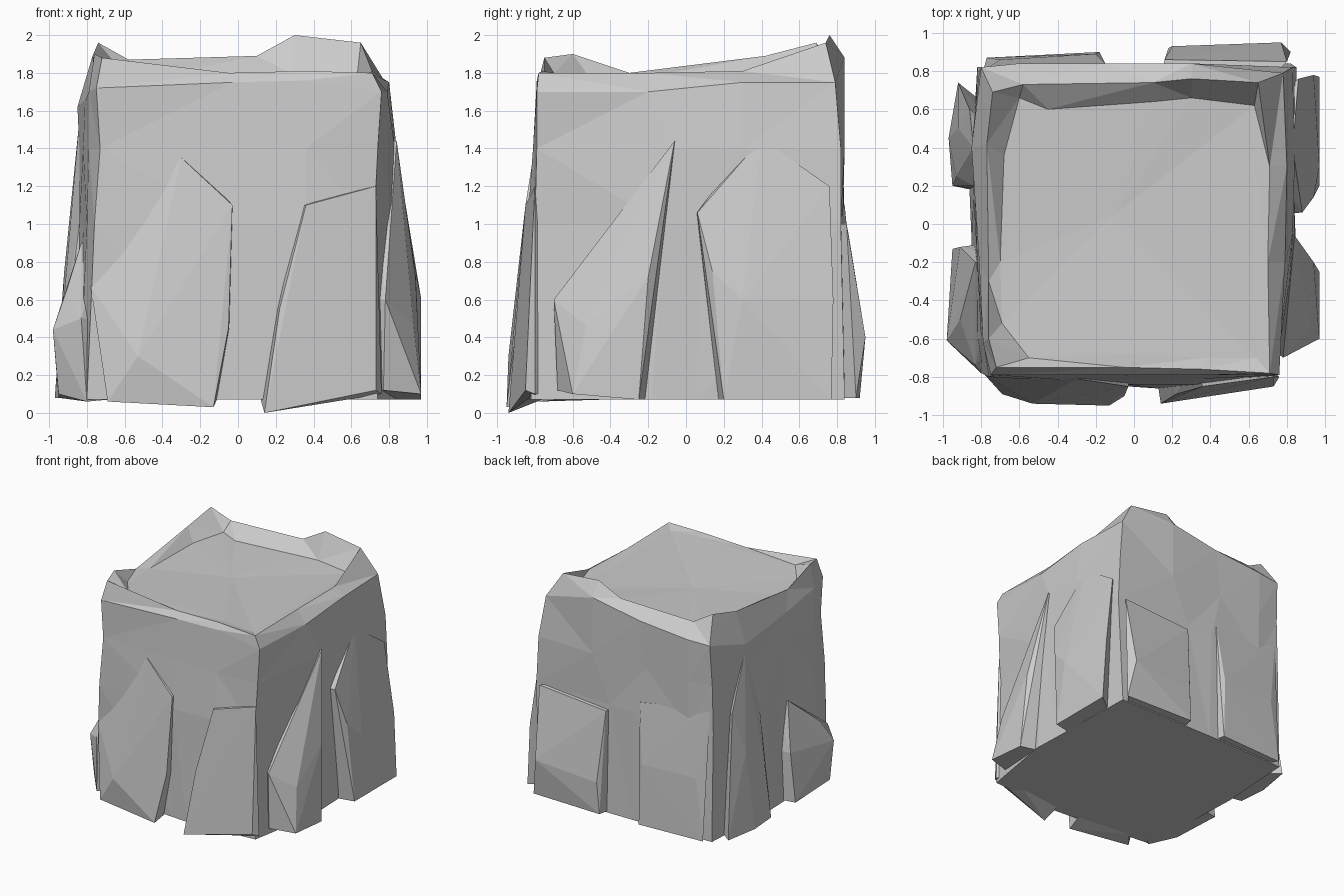
import bpy, bmesh
from mathutils import Vector


def finish(name, bm):
    bmesh.ops.triangulate(bm, faces=bm.faces[:])
    bmesh.ops.recalc_face_normals(bm, faces=bm.faces[:])
    me = bpy.data.meshes.new(name)
    bm.to_mesh(me)
    bm.free()
    ob = bpy.data.objects.new(name, me)
    bpy.context.collection.objects.link(ob)
    return ob


def level(z, pts):
    return [(x, y, z) for x, y in pts]


def loft(name, rings, centre):
    """Stack of equal-length rings, flat base, top closed to a centre point."""
    bm = bmesh.new()
    vs = [[bm.verts.new(p) for p in r] for r in rings]
    n = len(vs[0])
    for a, b in zip(vs, vs[1:]):
        for i in range(n):
            j = (i + 1) % n
            bm.faces.new((a[i], a[j], b[j], b[i]))
    bm.faces.new(vs[0][::-1])
    c = bm.verts.new(centre)
    for i in range(n):
        bm.faces.new((vs[-1][i], vs[-1][(i + 1) % n], c))
    return finish(name, bm)


def root(name, pts):
    """Faceted flare: hull of its outer points and copies sunk into the trunk."""
    bm = bmesh.new()
    for p in pts:
        v = Vector(p)
        bm.verts.new(v)
        bm.verts.new((v.x * .86, v.y * .86, max(v.z, .07)))
    res = bmesh.ops.convex_hull(bm, input=bm.verts[:])
    junk = {g for g in res["geom_interior"] if isinstance(g, bmesh.types.BMVert)}
    bmesh.ops.delete(bm, geom=list(junk), context='VERTS')
    return finish(name, bm)


# Trunk: rings run front-left, front, right, back, left
base = level(.07, [(-.8, -.78), (-.03, -.85), (.12, -.86), (.74, -.82), (.85, -.18),
                   (.84, .07), (.82, .84), (.14, .84), (-.08, .84), (-.6, .83),
                   (-.82, .82), (-.86, .16), (-.85, -.08), (-.84, -.6)])
waist = level(1.0, [(-.76, -.8), (-.03, -.84), (.36, -.84), (.72, -.8), (.84, -.12),
                    (.84, .08), (.85, .82), (.14, .83), (-.1, .84), (-.6, .82),
                    (-.82, .8), (-.84, .15), (-.82, -.1), (-.8, -.6)])
chest = level(1.4, [(-.73, -.79), (-.03, -.81), (.36, -.81), (.74, -.79), (.83, -.06),
                    (.84, .3), (.83, .82), (.3, .84), (-.2, .83), (-.6, .83),
                    (-.81, .8), (-.84, .35), (-.82, -.2), (-.79, -.6)])
shoulder = [(-.75, -.79, 1.72), (-.03, -.79, 1.75), (.36, -.79, 1.76), (.76, -.79, 1.7),
            (.79, -.2, 1.7), (.8, .3, 1.75), (.78, .79, 1.75), (.3, .84, 1.88),
            (-.15, .84, 1.8), (-.6, .84, 1.76), (-.8, .82, 1.75), (-.85, .4, 1.62),
            (-.81, -.2, 1.65), (-.79, -.62, 1.7)]
crest = [(-.72, -.75, 1.88), (-.05, -.75, 1.8), (.36, -.76, 1.81), (.71, -.78, 1.8),
         (.7, -.2, 1.8), (.71, .3, 1.81), (.65, .74, 1.96), (.3, .76, 2.0),
         (.1, .74, 1.89), (-.58, .73, 1.87), (-.74, .69, 1.96), (-.77, .42, 1.89),
         (-.76, -.3, 1.8), (-.76, -.6, 1.9)]
floor = [(-.55, -.7, 1.8), (-.05, -.68, 1.8), (.36, -.7, 1.8), (.64, -.7, 1.78),
         (.63, -.2, 1.78), (.63, .3, 1.78), (.63, .62, 1.78), (.3, .66, 1.79),
         (.1, .64, 1.79), (-.45, .6, 1.78), (-.6, .66, 1.79), (-.68, .36, 1.79),
         (-.7, -.2, 1.78), (-.69, -.52, 1.79)]
loft("trunk", [base, waist, chest, shoulder, crest, floor], (-.1, .05, 1.77))

# Root flares, leaving cracks between neighbours
root("front_left_root", [(-.69, -.89, .06), (-.13, -.95, .03), (-.53, -.94, .3),
                         (-.05, -.9, .45), (-.03, -.85, 1.1), (-.78, -.79, .67),
                         (-.3, -.81, 1.35)])
root("front_right_root", [(.14, -.94, 0), (.73, -.85, .12), (.22, -.89, .55),
                          (.36, -.85, 1.1), (.73, -.8, 1.2), (.76, -.8, .1)])
root("right_front_root", [(.97, -.6, .1), (.97, -.25, .07), (.93, -.53, .46),
                          (.94, -.2, .72), (.84, -.06, 1.44), (.78, -.7, .6),
                          (.77, -.68, .12)])
root("right_back_root", [(.97, .2, .07), (.97, .77, .07), (.97, .3, .6), (.94, .14, .75),
                         (.88, .06, 1.06), (.94, .78, .6), (.86, .76, 1.2),
                         (.83, .4, 1.45)])
root("back_right_root", [(.18, .92, .08), (.82, .9, .08), (.77, .95, .4), (.2, .93, .35),
                         (.16, .86, .95), (.8, .85, 1.0)])
root("back_left_root", [(-.18, .9, .08), (-.77, .87, .08), (-.2, .89, .6), (-.7, .86, .6),
                        (-.15, .84, 1.1), (-.79, .8, 1.2)])
root("left_back_root", [(-.95, .2, .08), (-.97, .45, .08), (-.92, .74, .08), (-.93, .25, .5),
                        (-.92, .5, .75), (-.84, .2, 1.0), (-.86, .6, 1.1),
                        (-.84, .4, 1.55)])
root("left_front_root", [(-.98, -.61, .44), (-.95, -.6, .1), (-.8, -.78, .06),
                         (-.83, -.74, .5), (-.91, -.5, .64), (-.95, -.13, .08),
                         (-.91, -.12, .5), (-.83, -.2, .9)])
